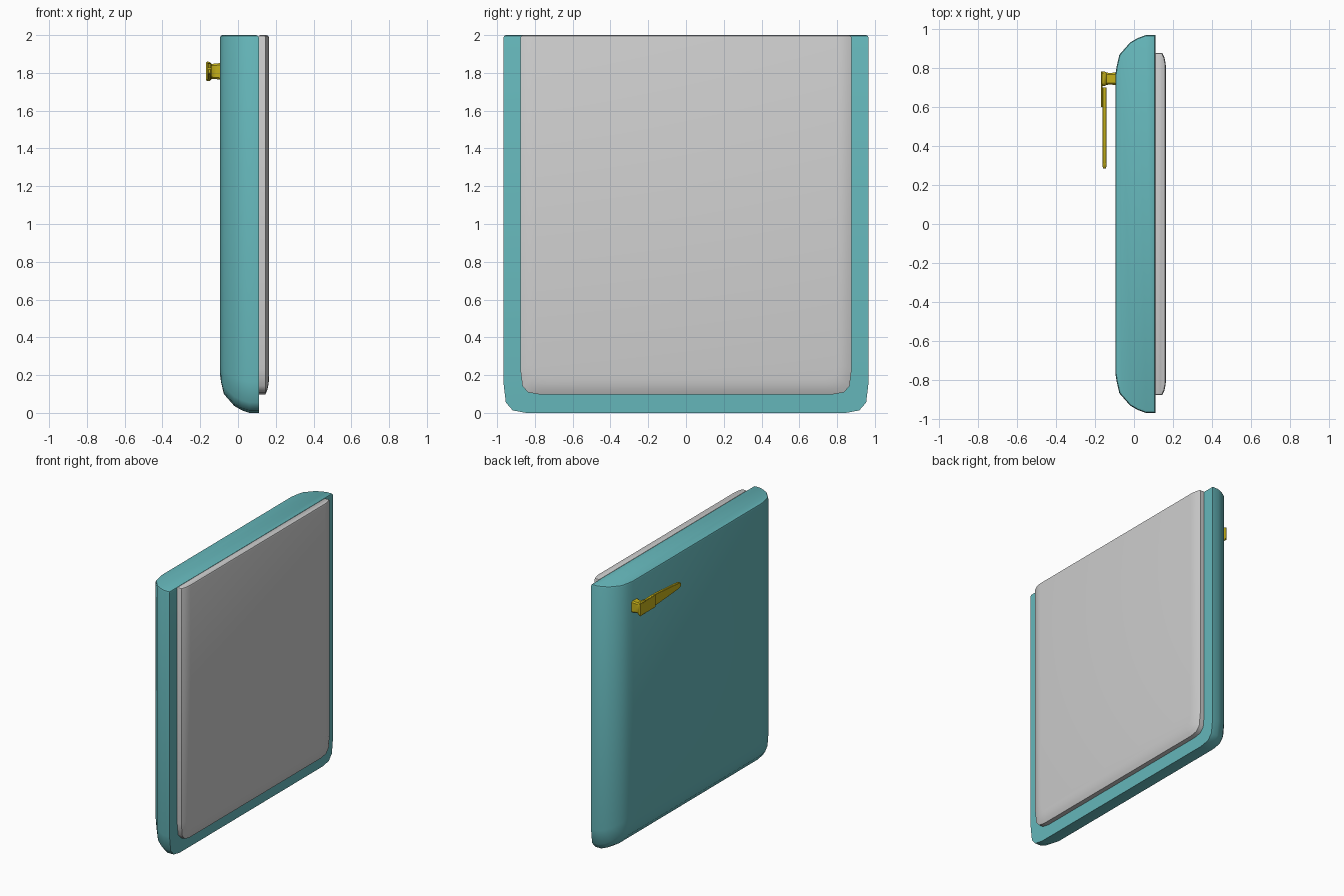
import bpy, bmesh, math

if "Cube" in bpy.data.objects:
    bpy.data.objects.remove(bpy.data.objects["Cube"])


def material(name, color):
    m = bpy.data.materials.new(name)
    m.diffuse_color = (*color, 1)
    m.use_nodes = True
    m.node_tree.nodes["Principled BSDF"].inputs["Base Color"].default_value = m.diffuse_color
    return m


def loft(name, rings, mat=None, top=None, angle=40):
    """Skin a list of equal-length point rings and cap both ends."""
    bm = bmesh.new()
    loops = [[bm.verts.new(p) for p in r] for r in rings]
    for a, b in zip(loops, loops[1:]):
        for i in range(len(a)):
            j = (i + 1) % len(a)
            bm.faces.new((a[i], a[j], b[j], b[i]))
    bm.faces.new(loops[0])
    bm.faces.new(loops[-1])
    bmesh.ops.recalc_face_normals(bm, faces=bm.faces)
    if top is not None:  # soften the rim of the flat upper end
        edges = [e for e in bm.edges
                 if all(abs(v.co.z - top) < 1e-5 for v in e.verts)
                 and e.calc_face_angle(0) > 1]
        bmesh.ops.bevel(bm, geom=edges, offset=0.014, segments=2,
                        profile=0.5, affect='EDGES')
    me = bpy.data.meshes.new(name)
    bm.to_mesh(me)
    bm.free()
    ob = bpy.data.objects.new(name, me)
    bpy.context.collection.objects.link(ob)
    if mat:
        me.materials.append(mat)
    bpy.ops.object.select_all(action='DESELECT')
    ob.select_set(True)
    bpy.context.view_layer.objects.active = ob
    bpy.ops.object.shade_smooth_by_angle(angle=math.radians(angle))
    return ob


def u_ring(x, half, bottom, r, top=2.0):
    """Outline of a panel with square upper and rounded lower corners."""
    corner = [(half, bottom + 1.5 * r), (half - 0.12 * r, bottom + 0.5 * r),
              (half - 0.45 * r, bottom + 0.12 * r), (half - 1.1 * r, bottom)]
    right = [(half, top)] + corner
    pts = right + [(-y, z) for y, z in reversed(right)]
    return [(x, y, z) for y, z in pts]


def rect_ring(c, hy, hz, axis):
    """Chamfered rectangle in the yz plane (axis x) or xz plane (axis y)."""
    k = 0.3 * min(hy, hz)
    pts = [(hy, hz - k), (hy - k, hz), (k - hy, hz), (-hy, hz - k),
           (-hy, k - hz), (k - hy, -hz), (hy - k, -hz), (hy, k - hz)]
    x, y, z = c
    if axis == 'x':
        return [(x, y + a, z + b) for a, b in pts]
    return [(x + a, y, z + b) for a, b in pts]


teal = material("teal_enamel", (0.13, 0.47, 0.49))
gold = material("gold_metal", (0.55, 0.43, 0.01))

# Outer door shell, its sides and bottom curving to the flat face
shell = [(0.11, 0.0, 0.11), (0.06, 0.0, 0.11), (0.02, 0.014, 0.105),
         (-0.02, 0.037, 0.10), (-0.075, 0.10, 0.08),
         (-0.089, 0.16, 0.06), (-0.096, 0.205, 0.05)]
loft("door_shell", [u_ring(x, 0.967 - d, d, r) for x, d, r in shell],
     teal, top=2.0)

# Inner liner panel
liner = [(0.105, 0.0, 0.09), (0.145, 0.0, 0.09), (0.156, 0.025, 0.08),
         (0.162, 0.055, 0.07), (0.164, 0.08, 0.06)]
loft("inner_liner", [u_ring(x, 0.877 - d, 0.098 + d, r) for x, d, r in liner],
     top=2.0)

# Handle post flaring into a flange
Z = 1.808
post = [(-0.09, 0.034, 0.045), (-0.115, 0.030, 0.041), (-0.14, 0.031, 0.040),
        (-0.149, 0.036, 0.050), (-0.163, 0.037, 0.052), (-0.169, 0.036, 0.046)]
loft("handle_post", [rect_ring((x, 0.744, Z), a, b, 'x') for x, a, b in post],
     gold)

# Thin tapered cover plate over the handle root
cover = [(0.78, 0.048), (0.745, 0.042), (0.70, 0.046), (0.60, 0.046)]
loft("handle_cover", [rect_ring((-0.1655, y, Z), 0.004, h, 'y')
                      for y, h in cover], gold)

# Lever tapering to a rounded tip
lever = [(0.70, 0.040), (0.62, 0.044), (0.55, 0.041), (0.42, 0.031),
         (0.32, 0.023), (0.295, 0.018), (0.283, 0.009)]
loft("handle_lever", [rect_ring((-0.151, y, Z), 0.010 if h > 0.01 else 0.006,
                                h, 'y') for y, h in lever], gold)
